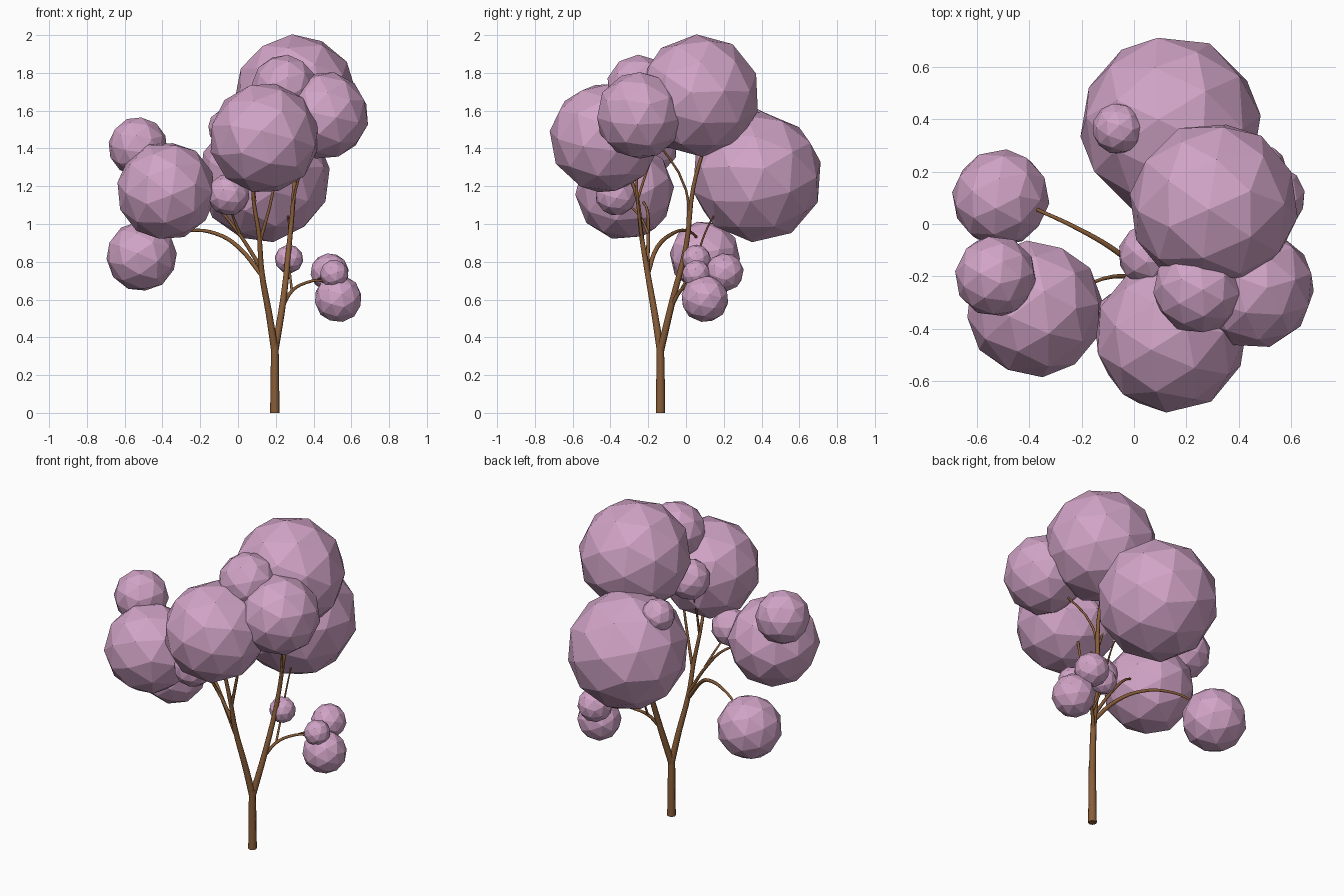
import bpy
import math
import random
from mathutils import Euler

random.seed(4)
cube = bpy.data.objects.get("Cube")
if cube:
    bpy.data.objects.remove(cube, do_unlink=True)


def material(name, color):
    mat = bpy.data.materials.new(name)
    mat.use_nodes = True
    mat.diffuse_color = color
    mat.node_tree.nodes["Principled BSDF"].inputs["Base Color"].default_value = color
    return mat


blossom = material("blossom_pink", (0.64, 0.37, 0.57, 1))
bark = material("bark_brown", (0.25, 0.11, 0.04, 1))


def branch(name, points, start, end):
    """Tapered tube along a smooth path."""
    curve = bpy.data.curves.new(name, "CURVE")
    curve.dimensions = "3D"
    curve.bevel_depth = 1.0
    curve.bevel_resolution = 2
    curve.resolution_u = 4
    curve.use_fill_caps = True
    spline = curve.splines.new("BEZIER")
    spline.bezier_points.add(len(points) - 1)
    for i, (bp, co) in enumerate(zip(spline.bezier_points, points)):
        bp.co = co
        bp.handle_left_type = bp.handle_right_type = "AUTO"
        bp.radius = start + (end - start) * i / (len(points) - 1)
    obj = bpy.data.objects.new(name, curve)
    bpy.context.collection.objects.link(obj)
    curve.materials.append(bark)
    bpy.ops.object.select_all(action="DESELECT")
    obj.select_set(True)
    bpy.context.view_layer.objects.active = obj
    bpy.ops.object.convert(target="MESH")
    bpy.ops.object.shade_smooth_by_angle(angle=math.radians(50))


def foliage(name, center, radius):
    """Faceted ball of blossom with its own random turn."""
    turn = Euler([random.uniform(0, math.tau) for _ in range(3)])
    bpy.ops.mesh.primitive_ico_sphere_add(
        subdivisions=2, radius=radius * 1.015, location=center, rotation=turn)
    obj = bpy.context.object
    obj.name = name
    obj.data.materials.append(blossom)


# Trunk and the two main limbs
branch("trunk", [(.195, -.135, 0), (.195, -.135, .18), (.195, -.137, .37)], .025, .02)
branch("front_limb", [(.195, -.135, .33), (.165, -.165, .52), (.125, -.205, .75),
                      (.113, -.235, .93), (.08, -.27, 1.18), (.11, -.36, 1.36)], .02, .007)
branch("back_limb", [(.195, -.135, .33), (.24, -.07, .6), (.27, .0, .88),
                     (.298, .04, 1.2), (.305, .1, 1.42)], .02, .008)

# Branches off the front limb
branch("side_branch", [(.125, -.205, .73), (0, -.15, .88), (-.12, -.07, .95),
                       (-.25, 0, .965), (-.37, .055, .93), (-.42, .08, .88)], .013, .005)
branch("low_branch", [(.12, -.205, .77), (-.01, -.2, .97), (-.12, -.21, 1.09),
                      (-.25, -.27, 1.15)], .011, .005)
branch("short_twig", [(.01, -.2, .95), (-.03, -.25, 1.05), (-.05, -.35, 1.13)], .008, .004)
branch("upper_branch", [(.115, -.23, .9), (.185, -.26, 1.17), (.24, -.25, 1.62)], .01, .005)
branch("inner_twig", [(.09, -.26, 1.12), (.07, -.2, 1.3), (.06, -.13, 1.48)], .008, .004)

# Branches off the back limb
branch("drooping_branch", [(.238, -.075, .57), (.285, -.03, .645), (.35, .02, .685),
                           (.44, .055, .7), (.52, .09, .65)], .011, .005)
branch("thin_twig", [(.285, -.03, .645), (.27, .05, .8), (.27, .1, .95),
                     (.26, .16, 1.06), (.22, .25, 1.15)], .007, .003)
branch("drooping_twig", [(.37, .03, .69), (.43, .12, .71), (.485, .2, .74)], .006, .004)
branch("outer_branch", [(.28, .01, .95), (.305, .0, 1.18), (.42, -.2, 1.5)], .009, .005)

# Blossom balls: name, centre, radius
balls = [
    ("top_foliage", (.305, .07, 1.68), .32),
    ("back_foliage", (.14, .375, 1.25), .345),
    ("front_foliage", (.14, -.43, 1.455), .29),
    ("right_foliage", (-.38, -.325, 1.175), .26),
    ("right_upper_foliage", (-.53, -.2, 1.41), .155),
    ("left_foliage", (.46, -.245, 1.575), .23),
    ("upper_front_foliage", (.245, -.25, 1.725), .17),
    ("right_lower_foliage", (-.51, .1, .83), .185),
    ("small_front_foliage", (-.05, -.37, 1.155), .11),
    ("inner_foliage", (.06, -.12, 1.52), .12),
    ("small_back_foliage", (-.06, .365, 1.51), .098),
    ("twig_foliage", (.27, .055, .815), .075),
    ("low_back_foliage", (.485, .205, .745), .1),
    ("low_small_foliage", (.51, .055, .735), .075),
    ("low_foliage", (.53, .1, .605), .125),
]
for ball in balls:
    foliage(*ball)
